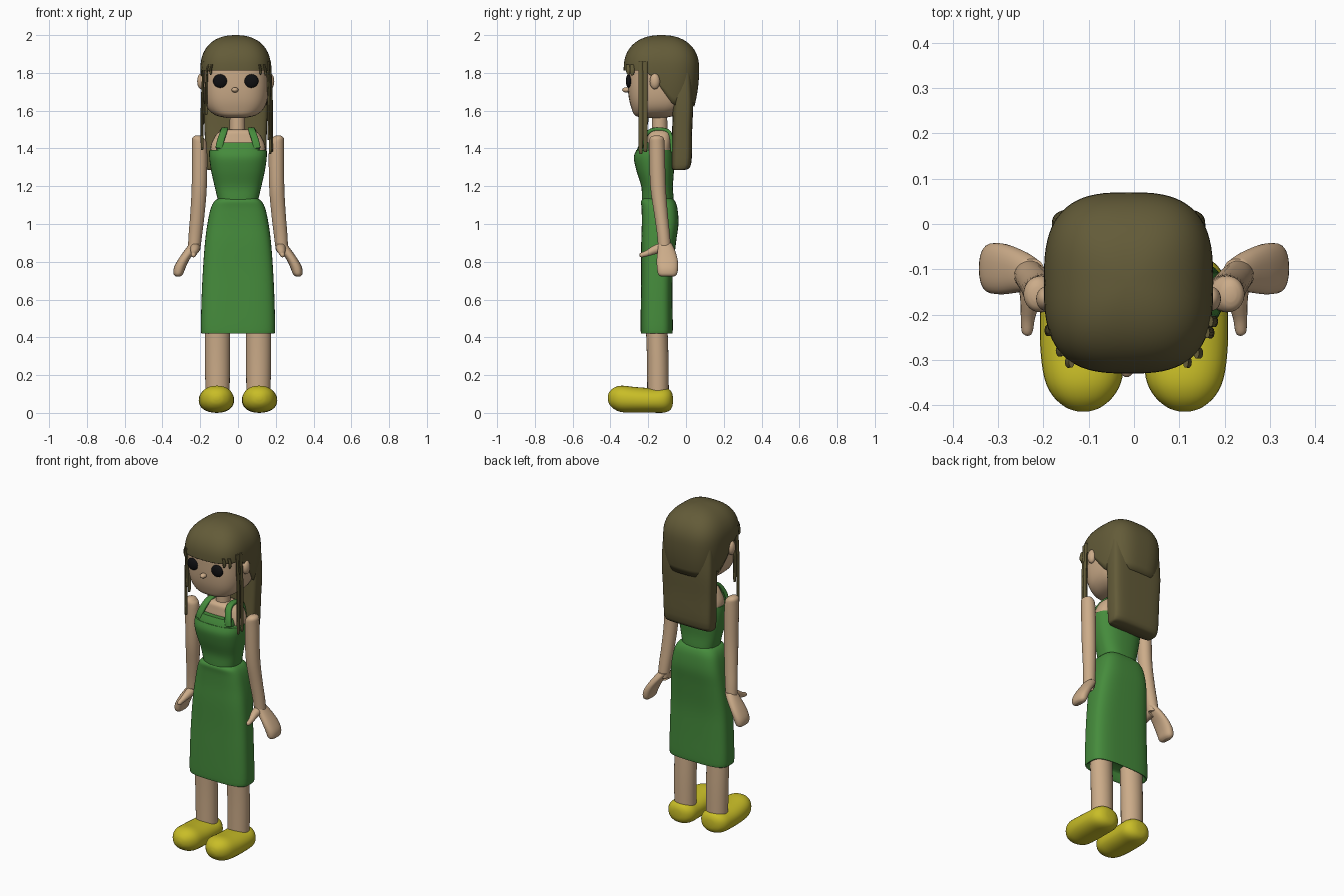
import bpy, bmesh, math
from mathutils import Vector


def material(name, rgb):
    m = bpy.data.materials.new(name)
    m.diffuse_color = (*rgb, 1)
    return m


SKIN = material("skin", (0.60, 0.41, 0.25))
HAIR = material("hair", (0.125, 0.105, 0.04))
GREEN = material("green_cloth", (0.06, 0.26, 0.045))
YELLOW = material("yellow_shoe", (0.58, 0.51, 0.02))
BLACK = material("black", (0.005, 0.005, 0.006))


def finish(name, bm, mat, angle=50):
    bmesh.ops.recalc_face_normals(bm, faces=bm.faces[:])
    me = bpy.data.meshes.new(name)
    bm.to_mesh(me)
    bm.free()
    me.materials.append(mat)
    for p in me.polygons:
        p.use_smooth = True
    me.set_sharp_from_angle(angle=math.radians(angle))
    ob = bpy.data.objects.new(name, me)
    bpy.context.collection.objects.link(ob)
    return ob


def spline(rows, k):
    """Catmull-Rom interpolation of rows of numbers."""
    out = []
    for i in range(len(rows) - 1):
        a, b, c, d = (rows[max(i - 1, 0)], rows[i], rows[i + 1], rows[min(i + 2, len(rows) - 1)])
        for j in range(k):
            t = j / k
            out.append([0.5 * (2 * q + (r - p) * t + (2 * p - 5 * q + 4 * r - s) * t * t
                               + (3 * q - p - 3 * r + s) * t ** 3)
                        for p, q, r, s in zip(a, b, c, d)])
    return out + [list(rows[-1])]


def super_circle(a, e):
    c, s = math.cos(a), math.sin(a)
    return (math.copysign(abs(c) ** (2 / e), c), math.copysign(abs(s) ** (2 / e), s))


def sweep(name, rings, mat, axis=None, e=2.0, n=28, k=4, ref=(1, 0, 0), angle=50):
    """Skin rings (x, y, z, ru, rv); fixed ring axis, or following the path."""
    rows = spline(rings, k)
    bm = bmesh.new()
    loops = []
    for i, (x, y, z, ru, rv) in enumerate(rows):
        if axis:
            t = Vector(axis)
        else:
            p, q = rows[max(i - 1, 0)], rows[min(i + 1, len(rows) - 1)]
            t = (Vector(q[:3]) - Vector(p[:3])).normalized()
        v = t.cross(Vector(ref)).normalized()
        u = v.cross(t)
        loop = []
        for j in range(n):
            c, s = super_circle(2 * math.pi * j / n, e)
            loop.append(bm.verts.new(Vector((x, y, z)) + u * c * max(ru, .001) + v * s * max(rv, .001)))
        loops.append(loop)
    for a, b in zip(loops, loops[1:]):
        for j in range(n):
            bm.faces.new((a[j], a[(j + 1) % n], b[(j + 1) % n], b[j]))
    bm.faces.new(loops[0])
    bm.faces.new(loops[-1])
    return finish(name, bm, mat, angle)


def ball(name, loc, scale, mat):
    bm = bmesh.new()
    bmesh.ops.create_uvsphere(bm, u_segments=24, v_segments=14, radius=1)
    for v in bm.verts:
        v.co = Vector(loc) + Vector([c * s for c, s in zip(v.co, scale)])
    return finish(name, bm, mat, 180)


Z, Y = (0, 0, 1), (0, 1, 0)
HX = -0.012  # head sits slightly off centre

# Head, neck and upper chest
sweep("head", [(HX, -.17, 1.562, .05, .06), (HX, -.165, 1.575, .105, .105), (HX, -.15, 1.61, .148, .138),
               (HX, -.14, 1.67, .17, .163), (HX, -.132, 1.76, .176, .178), (HX, -.13, 1.86, .165, .175),
               (HX, -.13, 1.93, .11, .12), (HX, -.13, 1.96, .03, .03)], SKIN, Z, 2.8, 40)
sweep("neck", [(-.003, -.14, 1.46, .042, .042), (-.003, -.14, 1.6, .04, .04)], SKIN, Z)
sweep("upper_chest", [(0, -.145, 1.3, .13, .07), (0, -.145, 1.4, .146, .07), (0, -.14, 1.46, .125, .068),
                      (0, -.14, 1.488, .1, .062), (0, -.14, 1.5, .075, .045)], SKIN, Z, 2.8)

# Face details
ball("nose", (HX - .004, -.314, 1.71), (.018, .024, .014), SKIN)
for s, side in ((-1, "left"), (1, "right")):
    ball(f"eye_{side}", (HX + s * .082, -.303, 1.757), (.038, .016, .036), BLACK)
    ball(f"ear_{side}", (HX + s * .182, -.165, 1.755), (.022, .027, .042), SKIN)

# Hair cap: rounded dome whose rim drops from fringe to nape
RIM = [(-.5, 1.812), (-.22, 1.812), (-.16, 1.765), (-.12, 1.70), (-.06, 1.63), (.5, 1.6)]


def rim_height(y):
    for (a, za), (b, zb) in zip(RIM, RIM[1:]):
        if y <= b:
            return za + (zb - za) * (y - a) / (b - a)


bm = bmesh.new()
N, M = 72, 14
columns = []
top = bm.verts.new((HX, -.13, 2.0))
for j in range(N):
    c, s = super_circle(2 * math.pi * j / N, 2.9)
    x, y = .187 * c, .2 * s
    low = rim_height(-.13 + y)
    col = []
    for i in range(5):
        z = low + (1.82 - low) * i / 5
        f = 1 - .13 * (max(0, 1.82 - z) / .2) ** 2
        col.append(bm.verts.new((HX + x * f, -.13 + y * f, z)))
    for i in range(M):
        f, h = super_circle(math.pi / 2 * i / M, 2.3)
        col.append(bm.verts.new((HX + x * f, -.13 + y * f, 1.82 + .18 * h)))
    columns.append(col)
for j in range(N):
    a, b = columns[j], columns[(j + 1) % N]
    for i in range(len(a) - 1):
        bm.faces.new((a[i], b[i], b[i + 1], a[i + 1]))
    bm.faces.new((a[-1], b[-1], top))
cap = finish("hair_cap", bm, HAIR)
shell = cap.modifiers.new("thickness", "SOLIDIFY")
shell.thickness = .018
shell.offset = -1

# Long back hair and loose strands
sweep("back_hair", [(HX, -.04, 1.285, .145, .025), (HX, -.025, 1.315, .158, .052), (HX, -.02, 1.5, .165, .053),
                    (HX, -.017, 1.65, .17, .055), (HX, -.02, 1.8, .165, .05)], HAIR, Z, 4.5, 40)
for i, (x, y, low) in enumerate([(-.19, -.235, 1.40), (-.185, -.21, 1.53), (-.168, -.255, 1.58),
                                 (.17, -.24, 1.38), (.178, -.215, 1.39), (.163, -.225, 1.45),
                                 (-.165, -.28, 1.785), (.145, -.285, 1.785), (-.145, -.305, 1.79),
                                 (.12, -.305, 1.79)]):
    hi = 1.86 if low < 1.7 else 1.845
    sweep(f"hair_strand_{i}", [(x, y, low, .003, .004), (x, y, low + .012, .007, .011),
                               (x, y, (low + hi) / 2, .007, .013), (x * .95, y, hi, .006, .012)],
          HAIR, Z, n=10)

# Dress: bodice, bib, straps, skirt
sweep("bodice", [(0, -.15, 1.11, .105, .084), (0, -.15, 1.14, .11, .084), (0, -.153, 1.2, .124, .084),
                 (0, -.163, 1.28, .142, .099), (0, -.169, 1.35, .152, .107), (0, -.164, 1.392, .152, .099)],
      GREEN, Z, 2.6, 36)
sweep("bib", [(0, -.18, 1.36, .11, .088), (0, -.185, 1.40, .115, .072), (0, -.187, 1.432, .105, .055)],
      GREEN, Z, 3.5, 32)
sweep("skirt", [(0, -.155, .47, .16, .06), (0, -.155, .435, .175, .07), (0, -.155, .42, .188, .08),
                (0, -.155, .44, .196, .085), (0, -.155, .6, .193, .084), (0, -.153, .75, .186, .084),
                (0, -.145, .9, .175, .092), (0, -.137, 1.0, .162, .097), (0, -.14, 1.08, .145, .095),
                (0, -.148, 1.12, .125, .09), (0, -.15, 1.137, .10, .075)], GREEN, Z, 3.4, 48, angle=80)

for s, side in ((-1, "left"), (1, "right")):
    sweep(f"strap_{side}", [(s * .1, -.238, 1.40, .02, .01), (s * .092, -.228, 1.44, .019, .01),
                            (s * .075, -.195, 1.49, .018, .01), (s * .07, -.14, 1.502, .018, .01),
                            (s * .08, -.085, 1.48, .018, .01), (s * .095, -.072, 1.38, .018, .01)],
          GREEN, None, 4, 16)

    # Arm, hand and thumb
    sweep(f"arm_{side}", [(s * .213, -.155, 1.468, .012, .016), (s * .212, -.155, 1.455, .03, .036),
                          (s * .204, -.154, 1.41, .04, .041), (s * .205, -.148, 1.2, .04, .041),
                          (s * .215, -.132, 1.05, .038, .036), (s * .225, -.12, .95, .036, .034),
                          (s * .232, -.113, .87, .033, .034)], SKIN, Z)
    sweep(f"hand_{side}", [(s * .225, -.113, .90, .028, .036), (s * .25, -.105, .865, .03, .045),
                           (s * .285, -.1, .815, .03, .055), (s * .308, -.098, .77, .031, .056),
                           (s * .316, -.098, .735, .025, .05), (s * .317, -.098, .722, .012, .035)],
          SKIN, Z, 2.4)
    sweep(f"thumb_{side}", [(s * .228, -.115, .875, .03, .03), (s * .228, -.16, .865, .024, .024),
                            (s * .234, -.205, .845, .016, .016), (s * .236, -.238, .835, .012, .012),
                            (s * .237, -.246, .833, .004, .004)], SKIN, None, n=16)

    # Leg and rounded shoe
    sweep(f"leg_{side}", [(s * .108, -.148, .09, .064, .057), (s * .109, -.15, .3, .066, .057),
                          (s * .109, -.158, .52, .067, .057)], SKIN, Z)
    sweep(f"shoe_{side}", [(s * .112, -.414, .078, .012, .010), (s * .112, -.405, .078, .038, .034),
                           (s * .112, -.38, .077, .067, .057), (s * .112, -.34, .074, .086, .070),
                           (s * .114, -.27, .069, .093, .068), (s * .114, -.18, .066, .093, .065),
                           (s * .112, -.12, .067, .088, .066), (s * .112, -.088, .068, .068, .056),
                           (s * .112, -.073, .068, .04, .035), (s * .112, -.069, .068, .012, .01)],
          YELLOW, Y, 2.2, 32, angle=80)
